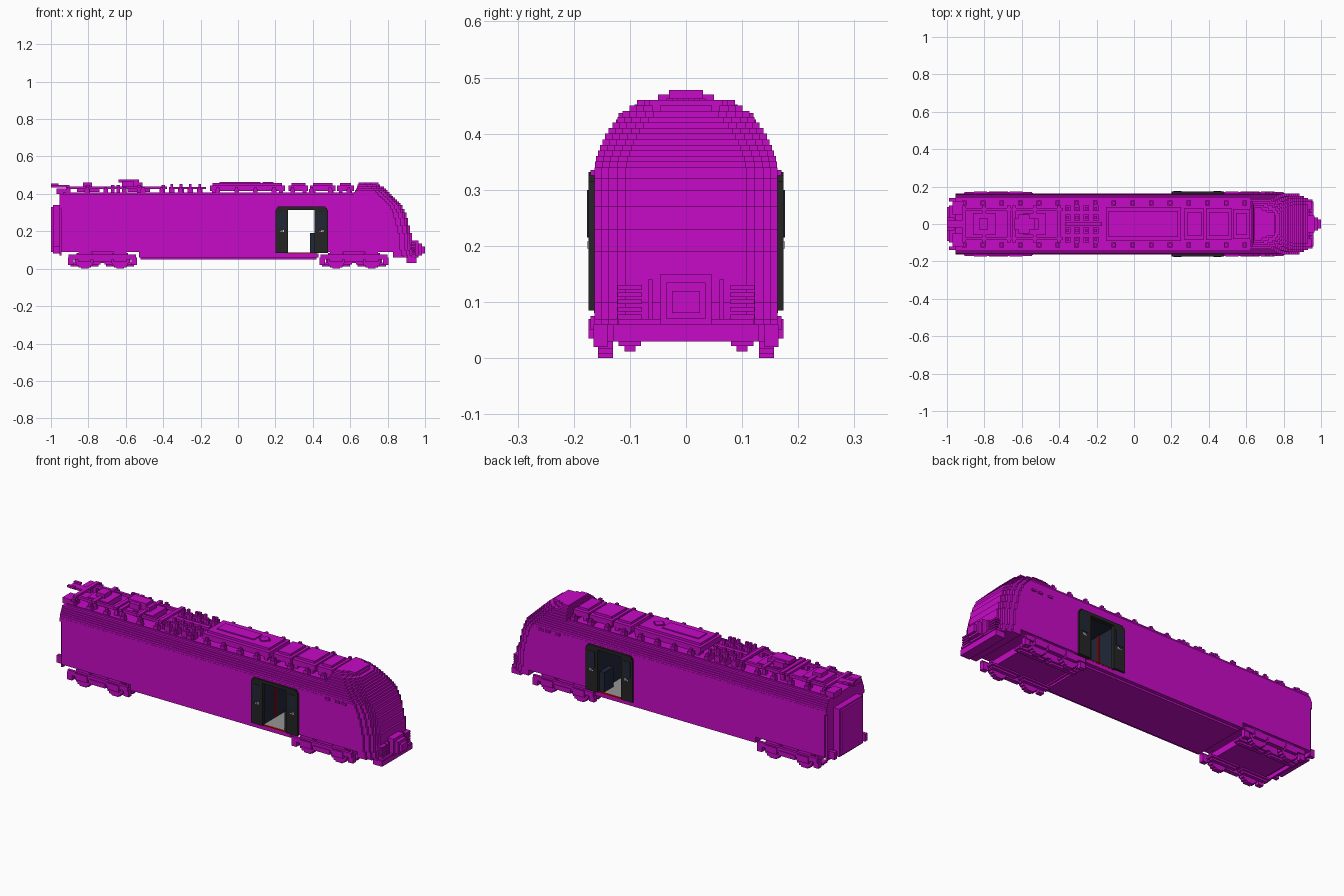
import bpy, bmesh, math

old = bpy.data.objects.get("Cube")
if old:
    bpy.data.objects.remove(old, do_unlink=True)


def material(name, red, green, blue):
    mat = bpy.data.materials.new(name)
    mat.use_nodes = True
    colour = (red, green, blue, 1)
    mat.diffuse_color = colour
    mat.node_tree.nodes["Principled BSDF"].inputs["Base Color"].default_value = colour
    return mat


MAGENTA = material("magenta paint", .57, .003, .57)
DARK = material("dark door", .018, .018, .018)
BLUE = material("dark blue panel", .015, .02, .04)
GREY = material("grey floor", .3, .3, .3)
RED = material("red trim", .45, .005, .005)
WHITE = material("white marks", .75, .75, .75)


class Part:
    """Collects blocks and layers into one flat-shaded object."""

    def __init__(self, name, mat):
        self.name, self.mat, self.bm = name, mat, bmesh.new()

    def prism(self, outline, low, high):
        bottom = [self.bm.verts.new((x, y, low)) for x, y in outline]
        top = [self.bm.verts.new((x, y, high)) for x, y in outline]
        self.bm.faces.new(bottom[::-1])
        self.bm.faces.new(top)
        for i in range(len(outline)):
            j = (i + 1) % len(outline)
            self.bm.faces.new((bottom[i], bottom[j], top[j], top[i]))

    def box(self, xs, ys, zs, mirror=False):
        (a, b), (c, d) = xs, ys
        self.prism([(a, c), (b, c), (b, d), (a, d)], *zs)
        if mirror:
            self.prism([(a, -d), (b, -d), (b, -c), (a, -c)], *zs)

    def block(self, xs, half, zs):
        self.box(xs, (-half, half), zs)

    def finish(self):
        bmesh.ops.recalc_face_normals(self.bm, faces=self.bm.faces)
        mesh = bpy.data.meshes.new(self.name)
        self.bm.to_mesh(mesh)
        self.bm.free()
        mesh.materials.append(self.mat)
        bpy.context.collection.objects.link(bpy.data.objects.new(self.name, mesh))


SIDE, REAR, STEP = .163, -.955, .01
DOOR_BACK, DOOR_FRONT, SILL, LINTEL, DECK = .255, .42, .08, .32, .40
NOSE = [(.05, .95), (.1, .935), (.19, .925), (.29, .9), (.345, .87), (.425, .79), (.47, .73)]


def half_width(z):
    rise = max(0, (z - .31) / .17)
    return min(SIDE, round(.166 * math.sqrt(1 - rise * rise), 3))


def nose_end(z):
    for (z0, x0), (z1, x1) in zip(NOSE, NOSE[1:]):
        if z <= z1:
            return round(x0 + (x1 - x0) * (z - z0) / (z1 - z0), 2)
    return NOSE[-1][1]


def nose_outline(back, z):
    # stepped rounding of the front corners in plan
    end, wide = nose_end(z), half_width(z)
    side, last = [], end
    for setback, inset in ((0, .055), (.01, .04), (.02, .025), (.04, .012), (.065, 0)):
        side += [(end - setback, wide - inset)]
    points = [(back, wide)]
    for (x, y), (x_next, _) in zip(side[::-1], side[-2::-1] + [(None, None)]):
        points.append((x, y))
        if x_next is not None:
            points.append((x, side[side.index((x, y)) - 1][1]))
    return points + [(x, -y) for x, y in points[::-1]]


# body shell in stepped layers, with the doorway left open
body = Part("body_shell", MAGENTA)
for level in range(6, 46):
    z = level * STEP
    if z < .09:
        back = .83
    elif z < LINTEL - .001:
        back = DOOR_FRONT
    elif z < DECK - .001:
        back = REAR
    else:
        back = .62 + (z - DECK) / 2
    body.prism(nose_outline(back, z + STEP / 2), z, z + STEP)
body.block((REAR + .01, DOOR_BACK), SIDE, (.09, LINTEL))
body.block((REAR, REAR + .01), SIDE - .01, (.07, LINTEL))
body.block((-.53, .43), SIDE, (.06, SILL))
body.block((-.53, DOOR_BACK), SIDE, (SILL, .09))
body.block((-.52, .42), SIDE - .02, (.05, .06))
body.finish()

# rear gangway
gangway = Part("rear_gangway", MAGENTA)
gangway.block((-.99, REAR), .1, (.08, .34))
gangway.block((-1, -.985), .09, (.09, .33))
gangway.box((-.99, REAR), (.12, .14), (.08, .12), True)
gangway.finish()

# nose coupler, grilles and windscreen surround
front = Part("front_coupler", MAGENTA)
front.block((.9, .96), .12, (.06, .07))
front.block((.9, .955), .13, (.03, .06))
front.block((.92, .965), .045, (.06, .15))
front.block((.95, .985), .035, (.07, .135))
front.block((.97, 1), .025, (.08, .12))
front.finish()
grille = Part("nose_grilles", MAGENTA)
for row in range(5):
    z = .07 + row * .013
    grille.box((.92, .95), (.078, .122), (z, z + .008), True)
for low, high in ((.1, .11), (.085, .09)):
    grille.box((.92, .95), (.06, .068), (.07, .14), True)
grille.finish()

# bogies with stepped wheels
for label, centre in (("rear", -.725), ("front", .62)):
    wheels = Part(label + "_wheels", MAGENTA)
    frame = Part(label + "_bogie_frame", MAGENTA)
    for side in (-1, 1):
        axle = centre + side * .095
        for wide, tall in ((.05, .02), (.043, .033), (.033, .043), (.02, .05)):
            wheels.box((axle - wide, axle + wide), (.13, .157), (.05 - tall, .05 + tall), True)
        wheels.block((axle - .012, axle + .012), .13, (.04, .064))
        frame.box((axle - .035, axle + .035), (.157, .174), (.035, .07), True)
        frame.box((axle - .085, axle + .085), (.08, .12), (.022, .032), True)
        frame.box((axle - .075, axle + .075), (.09, .11), (.012, .022), True)
        end = centre + side * .17
        frame.box((end - .015, end + .015), (.14, .165), (.02, .06), True)
    frame.box((centre - .18, centre + .18), (.155, .17), (.05, .075), True)
    frame.box((centre - .05, centre + .05), (.15, .174), (.035, .06), True)
    frame.block((centre - .15, centre + .15), .12, (.03, .065))
    frame.block((centre - .1, centre + .1), .14, (.065, .095))
    wheels.finish()
    frame.finish()

# doors: dark leaves with a stepped top strip on both sides
doors = Part("door_leaves", DARK)
for xs in ((.2, .268), (.41, .48)):
    doors.box(xs, (.155, .174), (.085, .315), True)
doors.box((.205, .475), (.155, .174), (.315, .325), True)
doors.box((.212, .468), (.155, .174), (.325, .332), True)
doors.finish()
windows = Part("door_windows", BLUE)
for xs in ((.212, .255), (.425, .468)):
    windows.box(xs, (.174, .176), (.215, .3), True)
windows.finish()
marks = Part("door_marks", WHITE)
for x in (.225, .435):
    for step in range(3):
        marks.box((x + step * .008, x + step * .008 + .005), (.174, .176),
                  (.195, .2 + step * .004), True)
marks.finish()

# vestibule behind the doors
floor = Part("vestibule_floor", GREY)
floor.block((DOOR_BACK, DOOR_FRONT), .154, (SILL, .084))
floor.finish()
panels = Part("vestibule_panels", BLUE)
panels.block((DOOR_BACK, .262), .155, (.084, LINTEL))
panels.block((.413, DOOR_FRONT), .155, (.084, LINTEL))
panels.box((.385, .413), (.07, .15), (.084, .19), True)
panels.block((.262, .413), .155, (.313, LINTEL))
panels.finish()
trim = Part("red_trim", RED)
trim.box((.268, .41), (.154, .164), (SILL, .086), True)
trim.box((.262, .268), (.05, .06), (.09, .31), True)
trim.finish()

# cab side grab plates
plates = Part("cab_side_plates", MAGENTA)
for x in (.64, .7, .74):
    plates.box((x, x + .025), (.16, .17), (.325, .335), True)
plates.finish()

# roof covers raised on feet, with panel edges
roof = Part("roof_covers", MAGENTA)
for x0, x1, half in ((-.15, .25, .09), (.27, .375, .085), (.385, .52, .085), (.53, .62, .08)):
    roof.block((x0, x1), half, (.415, .445))
    roof.block((x0 + .015, x1 - .015), half - .02, (.445, .457))
    for x in (x0 + .01, x1 - .03):
        roof.box((x, x + .02), (.05, half), (DECK, .415), True)
roof.block((.655, .75), .065, (.45, .46))
roof.block((-.1, .12), .035, (.457, .463))
for reach in (.01, .02, .03):
    roof.block((.16 - reach, .16 + reach), .035 - reach, (.457, .463))
roof.finish()

# edge brackets and rails along the deck
rails = Part("roof_edge_rails", MAGENTA)
rails.box((REAR + .02, .62), (.122, .13), (DECK, .408), True)
for i in range(16):
    x = -.92 + i * .1
    rails.box((x, x + .025), (.1, .125), (DECK, .425), True)
    rails.box((x + .005, x + .02), (.105, .12), (.425, .437), True)
rails.finish()

# folded current collectors
for label, x in (("rear", -.92), ("middle", -.65)):
    arm = Part(label + "_current_collector", MAGENTA)
    length = .27
    arm.block((x + .06, x + .18), .06, (.41, .44))
    arm.block((x + .09, x + .14), .03, (.44, .462))
    arm.box((x, x + length), (.07, .085), (.425, .44), True)
    for offset in (.0, .11, .24):
        arm.block((x + offset, x + offset + .02), .1, (.435, .448))
        arm.box((x + offset, x + offset + .02), (.07, .09), (DECK, .435), True)
    arm.finish()
gear = Part("roof_gear", MAGENTA)
gear.block((-.64, -.53), .03, (.46, .478))
gear.block((-.62, -.56), .05, (.44, .47))
gear.block((-1, -.92), .02, (.435, .447))
gear.box((-1, -.96), (.02, .035), (.445, .456), True)
gear.box((-.97, -.92), (.05, .12), (DECK, .43), True)
for i in range(4):
    x = -.37 + i * .05
    for y in (.02, .07):
        gear.box((x, x + .03), (y, y + .03), (DECK, .43), True)
        gear.box((x + .008, x + .022), (y + .008, y + .022), (.43, .452), True)
gear.block((-.37, -.17), .012, (.425, .437))
gear.finish()
